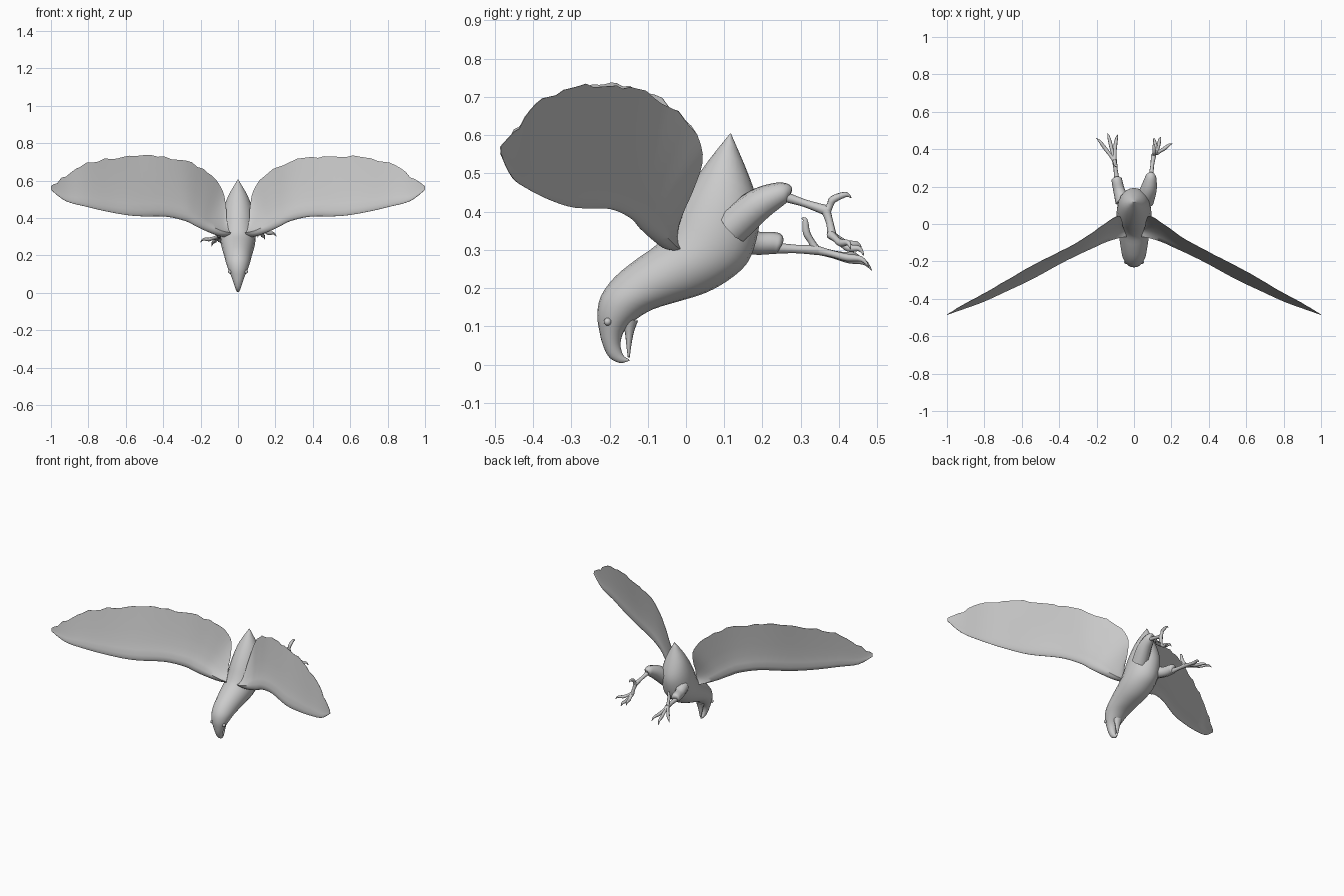
import bpy, math, random
from mathutils import Vector

random.seed(4)
cube = bpy.data.objects.get("Cube")
if cube:
    bpy.data.objects.remove(cube, do_unlink=True)

plumage = bpy.data.materials.new("plain_grey")
plumage.use_nodes = True
GREY = (0.6, 0.6, 0.6, 1)
plumage.diffuse_color = GREY
plumage.node_tree.nodes["Principled BSDF"].inputs["Base Color"].default_value = GREY


def finish(obj):
    obj.data.materials.append(plumage)
    bpy.ops.object.select_all(action='DESELECT')
    bpy.context.view_layer.objects.active = obj
    obj.select_set(True)
    if obj.type == 'CURVE':
        bpy.ops.object.convert(target='MESH')
        obj = bpy.context.object
    bpy.ops.object.shade_smooth_by_angle(angle=math.radians(50))


def smooth_rows(rows, steps):
    """Catmull-Rom interpolation through rows of numbers."""
    out = []
    for i in range(len(rows) - 1):
        quad = zip(rows[max(i - 1, 0)], rows[i], rows[i + 1], rows[min(i + 2, len(rows) - 1)])
        quad = list(quad)
        for k in range(steps):
            t = k / steps
            out.append([b + t * (c - a) / 2 + t * t * (a - 2.5 * b + 2 * c - d / 2)
                        + t ** 3 * (1.5 * (b - c) + (d - a) / 2) for a, b, c, d in quad])
    return out + [list(rows[-1])]


def loft(name, rings):
    n = len(rings[0])
    verts = [p for ring in rings for p in ring]
    faces = [(i * n + j, i * n + (j + 1) % n, (i + 1) * n + (j + 1) % n, (i + 1) * n + j)
             for i in range(len(rings) - 1) for j in range(n)]
    faces += [tuple(reversed(range(n))), tuple(range(len(verts) - n, len(verts)))]
    mesh = bpy.data.meshes.new(name)
    mesh.from_pydata(verts, [], faces)
    obj = bpy.data.objects.new(name, mesh)
    bpy.context.collection.objects.link(obj)
    bpy.context.view_layer.objects.active = obj
    obj.select_set(True)
    bpy.ops.object.mode_set(mode='EDIT')
    bpy.ops.mesh.select_all(action='SELECT')
    bpy.ops.mesh.normals_make_consistent(inside=False)
    bpy.ops.object.mode_set(mode='OBJECT')
    finish(obj)


def side_loft(name, rows, steps=3, sides=20):
    """Rows hold: back y, back z, belly y, belly z, half width."""
    rings = []
    for y0, z0, y1, z1, w in smooth_rows(rows, steps):
        mid, arm = Vector((0, (y0 + y1) / 2, (z0 + z1) / 2)), Vector((0, y0 - y1, z0 - z1)) / 2
        ring = []
        for k in range(sides):
            a = math.tau * k / sides
            ring.append(mid + arm * math.cos(a) + Vector((max(w, 0.001) * math.sin(a), 0, 0)))
        rings.append(ring)
    loft(name, rings)


def tube(name, points):
    """Tapered tube through points given as x, y, z, radius."""
    curve = bpy.data.curves.new(name, 'CURVE')
    curve.dimensions = '3D'
    curve.bevel_depth = 1
    curve.bevel_resolution = 2
    curve.use_fill_caps = True
    rows = smooth_rows(points, 4)
    line = curve.splines.new('POLY')
    line.points.add(len(rows) - 1)
    for p, (x, y, z, r) in zip(line.points, rows):
        p.co = (x, y, z, 1)
        p.radius = r
    obj = bpy.data.objects.new(name, curve)
    bpy.context.collection.objects.link(obj)
    finish(obj)


# Body with head and hooked upper beak, from beak tip to tail tip
side_loft("body", [
    (-.148, .010, -.149, .014, .002), (-.172, .004, -.160, .020, .008),
    (-.200, .018, -.168, .034, .015), (-.217, .050, -.171, .058, .024),
    (-.226, .085, -.160, .090, .036), (-.232, .130, -.128, .120, .052),
    (-.222, .180, -.085, .145, .065), (-.185, .230, -.020, .165, .074),
    (-.130, .275, .050, .187, .084), (-.075, .315, .110, .220, .092),
    (-.045, .360, .160, .265, .093), (-.020, .410, .185, .330, .090),
    (.015, .470, .192, .400, .080), (.060, .535, .168, .485, .055),
    (.116, .605, .118, .603, .002)])

# Open lower beak
side_loft("lower_beak", [
    (-.170, .120, -.125, .115, .028), (-.160, .085, -.136, .085, .018),
    (-.156, .050, -.143, .050, .011), (-.152, .018, -.147, .018, .004)], sides=12)

# Small brow and eye bumps
for side, label in ((1, "left"), (-1, "right")):
    bpy.ops.mesh.primitive_uv_sphere_add(segments=12, ring_count=8, radius=0.01,
                                         location=(side * .043, -.205, .112))
    bpy.context.object.name = label + "_eye"
    finish(bpy.context.object)

# Wings: leading edge x, y, z, trailing edge x, y, z, thickness
WING = [
    (.050, -.040, .300, .060, -.010, .400, .034), (.100, -.060, .305, .065, .020, .460, .028),
    (.170, -.092, .330, .085, .043, .550, .022), (.225, -.120, .356, .160, .000, .650, .018),
    (.280, -.145, .383, .280, -.085, .705, .015), (.386, -.200, .407, .430, -.165, .730, .012),
    (.545, -.290, .410, .550, -.225, .737, .010), (.680, -.355, .430, .680, -.300, .722, .008),
    (.810, -.415, .460, .810, -.375, .698, .006), (.920, -.455, .490, .920, -.435, .628, .004),
    (1.00, -.484, .550, 1.00, -.485, .570, .001)]
CHORD = (0, .02, .05, .1, .2, .35, .55, .8, 1)


def wing(name, side):
    rows = smooth_rows(WING, 4)
    rings = []
    for i, row in enumerate(rows):
        lead, trail = Vector(row[:3]), Vector(row[3:6])
        before, after = rows[max(i - 1, 0)], rows[min(i + 1, len(rows) - 1)]
        span = Vector(after[:3]) - Vector(before[:3])
        normal = span.cross(trail - lead).normalized()
        # Ragged feather ends along the trailing edge
        if 10 < i < len(rows) - 2:
            trail += (trail - lead).normalized() * random.uniform(-.013, .004)
        top, under = [], []
        for s in CHORD:
            h = row[6] * min(1, math.sqrt(s * 10)) * math.exp(-6 * max(0, s - .1)) + .001
            p = lead.lerp(trail, s)
            top.append(p + normal * h)
            under.append(p - normal * h)
        rings.append([Vector((side * p.x, p.y, p.z)) for p in top + under[::-1]])
    loft(name, rings)


wing("left_wing", 1)
wing("right_wing", -1)

# Legs: feathered thigh, then thin shank
tube("left_thigh", [(.055, .120, .360, .050), (.078, .185, .415, .044), (.088, .235, .442, .034),
                    (.090, .262, .450, .025), (.091, .274, .448, .012)])
tube("right_thigh", [(-.060, .120, .335, .040), (-.080, .180, .318, .031), (-.090, .225, .318, .029),
                     (-.092, .243, .315, .026), (-.093, .248, .313, .010)])
tube("left_shank", [(.091, .255, .440, .014), (.097, .310, .422, .010), (.105, .370, .402, .014)])
tube("right_shank", [(-.092, .230, .305, .015), (-.098, .290, .302, .011), (-.105, .345, .300, .014)])


def toe(name, start, knuckle, tip):
    """A toe that thins into a hooked claw."""
    a, b, c = Vector(start), Vector(knuckle), Vector(tip)
    d = b.lerp(c, .6) + Vector((0, .004, .010))
    tube(name, [(*a, .012), (*a.lerp(b, .5), .009), (*b, .010), (*d, .007), (*c, .001)])


# Feet: one rear toe and three spread front toes each
left_ankle, right_ankle = (.105, .368, .402), (-.105, .340, .300)
tube("left_foot", [(.105, .365, .405, .013), (.112, .376, .370, .010), (.120, .382, .335, .013)])
toe("left_rear_toe", left_ankle, (.108, .385, .432), (.105, .432, .436))
for i, (knuckle, tip) in enumerate([((.165, .405, .318), (.205, .430, .302)),
                                    ((.132, .425, .305), (.142, .465, .285)),
                                    ((.115, .420, .315), (.105, .460, .297))]):
    toe("left_front_toe_%d" % i, (.120, .378, .340), knuckle, tip)
toe("right_rear_toe", right_ankle, (-.098, .315, .345), (-.092, .302, .382))
for i, (knuckle, tip) in enumerate([((-.155, .405, .285), (-.202, .460, .270)),
                                    ((-.125, .425, .275), (-.142, .486, .246)),
                                    ((-.100, .420, .280), (-.088, .478, .256))]):
    toe("right_front_toe_%d" % i, right_ankle, knuckle, tip)
